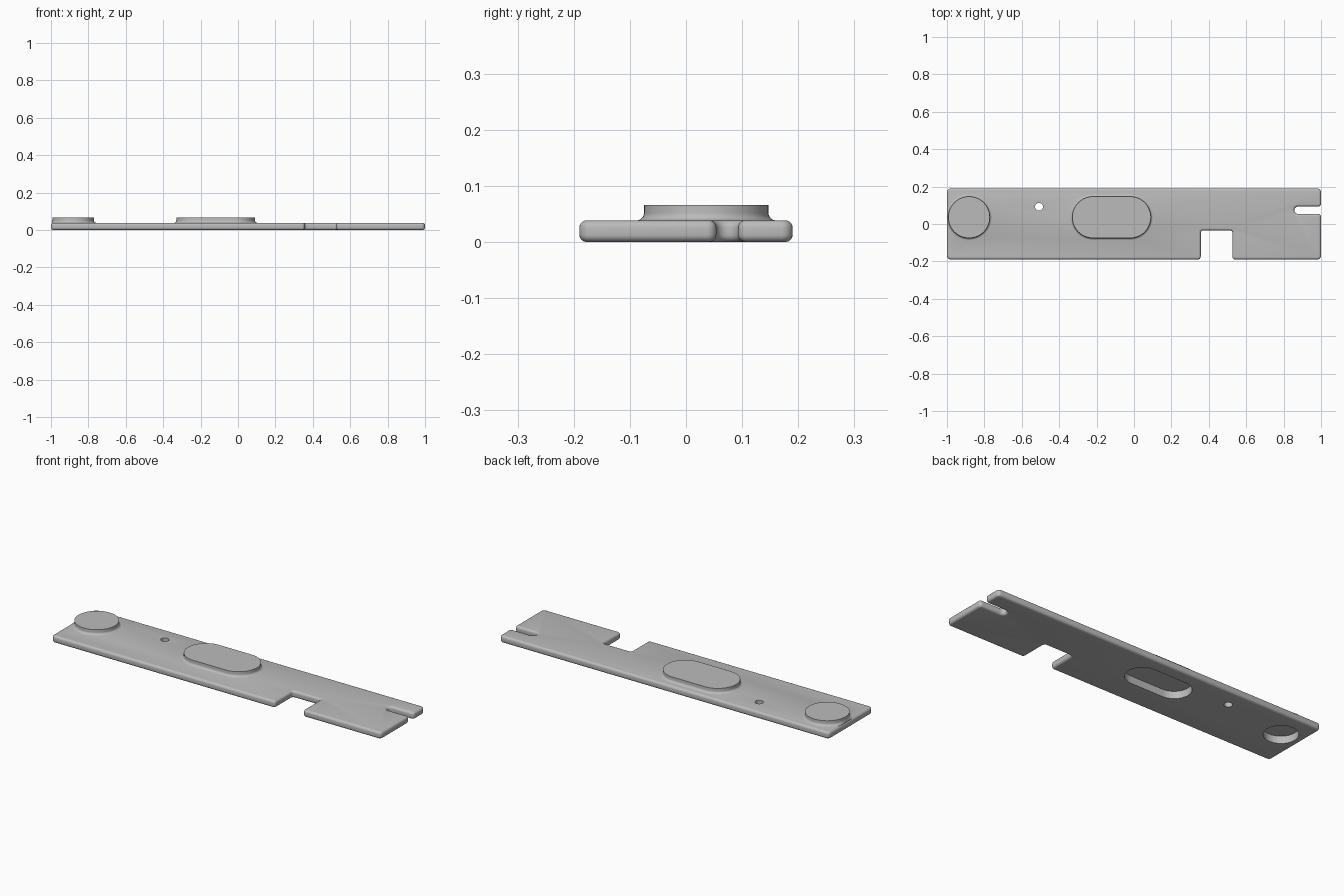
import bpy, bmesh
from math import sin, cos, pi
from mathutils import Vector

cube = bpy.data.objects.get("Cube")
if cube:
    bpy.data.objects.remove(cube, do_unlink=True)

THICK = 0.0385     # sheet thickness
TOP = 0.066        # height of the raised pads
EDGE = 0.013       # edge rounding
LEFT_LIMIT = -0.995

metal = bpy.data.materials.new("grey_metal")
metal.use_nodes = True
grey = (0.5, 0.5, 0.5, 1)
metal.diffuse_color = grey
metal.node_tree.nodes["Principled BSDF"].inputs["Base Color"].default_value = grey


def finish(bm, name):
    bmesh.ops.recalc_face_normals(bm, faces=bm.faces)
    mesh = bpy.data.meshes.new(name)
    bm.to_mesh(mesh)
    bm.free()
    obj = bpy.data.objects.new(name, mesh)
    bpy.context.collection.objects.link(obj)
    mesh.materials.append(metal)
    return obj


def rounded_outline(corners, steps=6):
    """Outline with a quarter arc at each right-angled corner (x, y, radius)."""
    pts = []
    for i, (x, y, r) in enumerate(corners):
        p = Vector((x, y))
        before = (Vector(corners[i - 1][:2]) - p).normalized()
        after = (Vector(corners[(i + 1) % len(corners)][:2]) - p).normalized()
        centre = p + r * (before + after)
        for k in range(steps + 1):
            t = pi / 2 * k / steps
            q = centre - r * (before * sin(t) + after * cos(t))
            if not pts or (q - pts[-1]).length > 1e-5:
                pts.append(q)
    return pts


def capsule(name, cx, cy, half, radius, layers, steps=24):
    """Stack of capsule rings, one for each (offset, z); half = 0 gives a disc."""
    bm = bmesh.new()
    rings = []
    for off, z in layers:
        ring = []
        for side in (1, -1):
            for k in range(steps + (1 if half else 0)):
                a = pi * k / steps - side * pi / 2
                x = cx + side * half + (radius + off) * cos(a)
                y = cy + (radius + off) * sin(a)
                ring.append(bm.verts.new((max(x, LEFT_LIMIT), y, z)))
        rings.append(ring)
    n = len(rings[0])
    for lo, hi in zip(rings, rings[1:]):
        for k in range(n):
            bm.faces.new((lo[k], lo[(k + 1) % n], hi[(k + 1) % n], hi[k]))
    bm.faces.new(rings[0])
    bm.faces.new(rings[-1])
    return finish(bm, name)


def combine(target, other, operation):
    mod = target.modifiers.new(operation.lower(), "BOOLEAN")
    mod.object = other
    mod.operation = operation
    mod.solver = "EXACT"
    bpy.context.view_layer.objects.active = target
    bpy.ops.object.modifier_apply(modifier=mod.name)
    bpy.data.objects.remove(other, do_unlink=True)


# Flat bar with a front notch and an end slot
outline = rounded_outline([
    (-1, -0.19, 0.02), (0.357, -0.19, 0.016), (0.357, -0.035, 0.012),
    (0.526, -0.035, 0.012), (0.526, -0.19, 0.016), (1, -0.19, 0.02),
    (1, 0.054, 0.016), (0.857, 0.054, 0.0195), (0.857, 0.093, 0.0195),
    (1, 0.093, 0.016), (1, 0.19, 0.02), (-1, 0.19, 0.02)])
bm = bmesh.new()
base = bm.faces.new([bm.verts.new((p.x, p.y, 0)) for p in outline])
grown = bmesh.ops.extrude_face_region(bm, geom=[base])["geom"]
bmesh.ops.translate(bm, vec=(0, 0, THICK),
                    verts=[g for g in grown if isinstance(g, bmesh.types.BMVert)])
bmesh.ops.recalc_face_normals(bm, faces=bm.faces)
rims = [e for e in bm.edges if abs(e.verts[0].co.z - e.verts[1].co.z) < 1e-6]
bmesh.ops.bevel(bm, geom=rims, offset=EDGE, offset_type="OFFSET",
                segments=5, profile=0.5, affect="EDGES")
bar = finish(bm, "slotted_bar")

# Raised pads with a filleted foot, hollow underneath
fillet = [(EDGE * (1 - sin(t)), THICK + EDGE * (1 - cos(t)))
          for t in [pi / 2 * k / 6 for k in range(1, 7)]]
pad_layers = [(EDGE, 0.02), (EDGE, THICK - 0.0005)] + fillet + [(0, TOP)]
pads = [("round_pad", -0.882, 0.036, 0), ("oval_pad", -0.12, 0.036, 0.099)]
for name, x, y, half in pads:
    combine(bar, capsule(name, x, y, half, 0.111, pad_layers), "UNION")
for name, x, y, half in pads:
    combine(bar, capsule(name + "_recess", x, y, half, 0.085,
                         [(0, -0.02), (0, 0.04)]), "DIFFERENCE")

# Small through hole
combine(bar, capsule("pin_hole", -0.508, 0.092, 0, 0.021,
                     [(0, -0.02), (0, 0.1)], 12), "DIFFERENCE")

bpy.ops.object.select_all(action="DESELECT")
bar.select_set(True)
bpy.context.view_layer.objects.active = bar
bpy.ops.object.shade_smooth_by_angle(angle=pi / 6)
